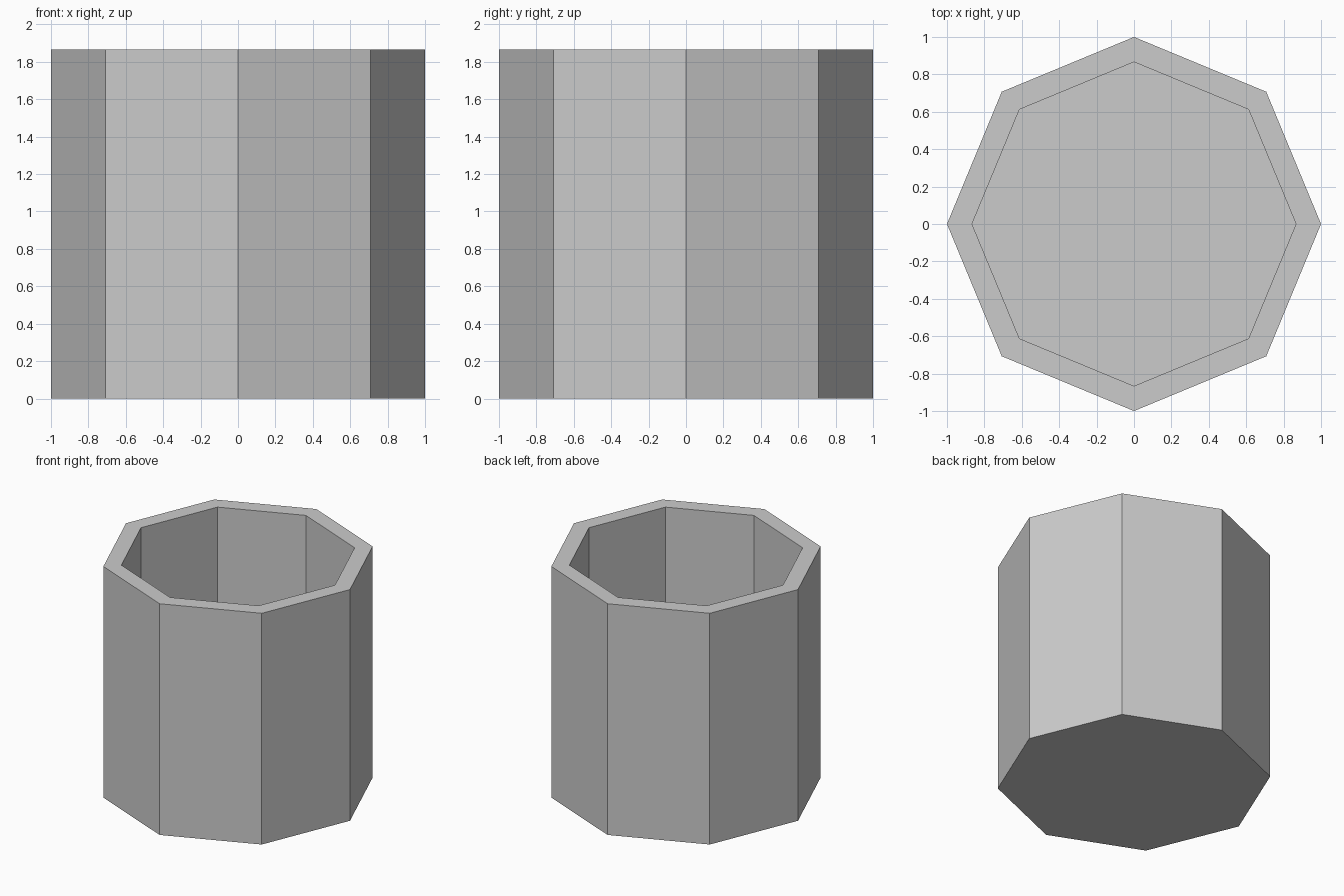
import bpy, bmesh, math

if "Cube" in bpy.data.objects:
    bpy.data.objects.remove(bpy.data.objects["Cube"])

SIDES, HEIGHT = 8, 1.866
OUTER, INNER, FLOOR = 1.0, 0.866, 0.134

bm = bmesh.new()


def ring(radius, z):
    return [bm.verts.new((radius * math.cos(math.tau * i / SIDES),
                          radius * math.sin(math.tau * i / SIDES), z))
            for i in range(SIDES)]


# Profile from outer base, up over the rim and down to the inner floor
rings = [ring(r, z) for r, z in
         [(OUTER, 0), (OUTER, HEIGHT), (INNER, HEIGHT), (INNER, FLOOR)]]
for a, b in zip(rings, rings[1:]):
    for i in range(SIDES):
        j = (i + 1) % SIDES
        bm.faces.new((a[i], a[j], b[j], b[i]))

# Underside and inner floor
bm.faces.new(rings[0][::-1])
bm.faces.new(rings[-1])
bmesh.ops.recalc_face_normals(bm, faces=bm.faces[:])

mesh = bpy.data.meshes.new("octagonal_cup")
bm.to_mesh(mesh)
bm.free()
cup = bpy.data.objects.new("octagonal_cup", mesh)
bpy.context.collection.objects.link(cup)
